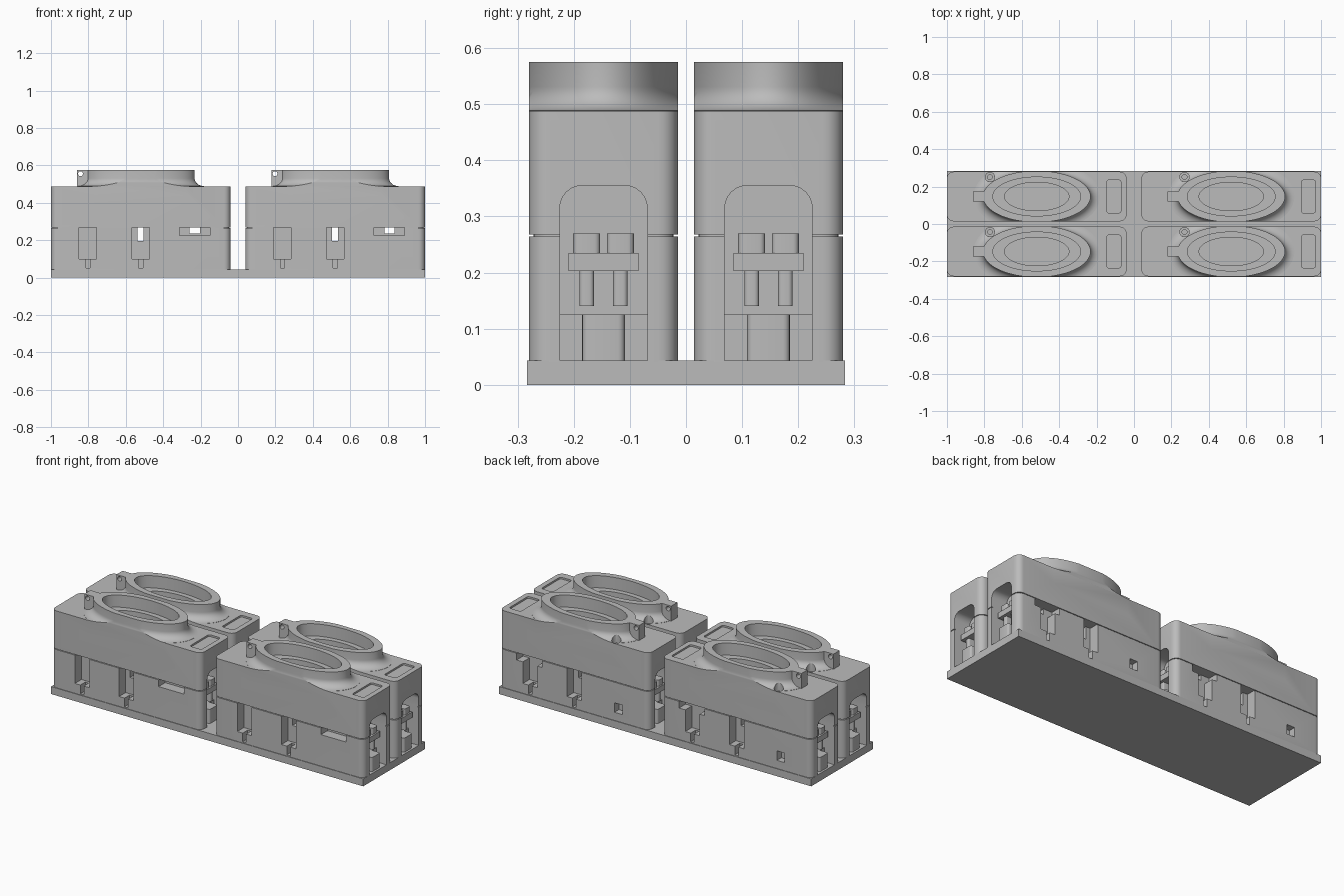
import bpy, bmesh, math
from mathutils import Vector

old = bpy.data.objects.get("Cube")
if old:
    bpy.data.objects.remove(old, do_unlink=True)

grey = bpy.data.materials.new("plain grey")
grey.use_nodes = True
COLOR = (0.5, 0.5, 0.5, 1)
grey.diffuse_color = COLOR
grey.node_tree.nodes["Principled BSDF"].inputs["Base Color"].default_value = COLOR

HX, HY = 0.48, 0.1325      # half size of one housing
BASE, SEAM, TOP, RIM = 0.043, 0.266, 0.488, 0.575


def loft(name, loops):
    """Closed solid through a list of equal-length loops of points."""
    bm = bmesh.new()
    rings = [[bm.verts.new(p) for p in loop] for loop in loops]
    n = len(rings[0])
    for a, b in zip(rings, rings[1:]):
        for i in range(n):
            j = (i + 1) % n
            bm.faces.new((a[i], a[j], b[j], b[i]))
    bm.faces.new(rings[0])
    bm.faces.new(rings[-1])
    bmesh.ops.recalc_face_normals(bm, faces=bm.faces)
    mesh = bpy.data.meshes.new(name)
    bm.to_mesh(mesh)
    bm.free()
    mesh.materials.append(grey)
    ob = bpy.data.objects.new(name, mesh)
    bpy.context.collection.objects.link(ob)
    return ob


def rounded(u0, u1, v0, v1, r=0.0, steps=6):
    if r == 0:
        return [(u0, v0), (u1, v0), (u1, v1), (u0, v1)]
    pts = []
    corners = [(u1 - r, v1 - r), (u0 + r, v1 - r), (u0 + r, v0 + r), (u1 - r, v0 + r)]
    for k, (cu, cv) in enumerate(corners):
        for s in range(steps + 1):
            a = math.pi / 2 * (k + s / steps)
            pts.append((cu + r * math.cos(a), cv + r * math.sin(a)))
    return pts


def circle(u, v, r, n=24):
    return [(u + r * math.cos(t * math.tau / n), v + r * math.sin(t * math.tau / n)) for t in range(n)]


def prism(name, pts, axis, lo, hi):
    """Extrude a 2D outline along x, y or z."""
    place = {"x": lambda p, h: (h, p[0], p[1]),
             "y": lambda p, h: (p[0], h, p[1]),
             "z": lambda p, h: (p[0], p[1], h)}[axis]
    return loft(name, [[place(p, h) for p in pts] for h in (lo, hi)])


def box(name, x0, x1, y0, y1, z0, z1):
    return prism(name, rounded(x0, x1, y0, y1), "z", z0, z1)


def ellipse(rx, ry, z, off=0.0, n=72):
    loop = []
    for i in range(n):
        a = math.tau * i / n
        normal = Vector((math.cos(a) / rx, math.sin(a) / ry)).normalized() * off
        loop.append((rx * math.cos(a) + normal.x, ry * math.sin(a) + normal.y, z))
    return loop


def combine(ob, tool, mode="DIFFERENCE"):
    mod = ob.modifiers.new("cut", "BOOLEAN")
    mod.operation, mod.object, mod.solver = mode, tool, "EXACT"
    bpy.context.view_layer.update()
    result = bpy.data.meshes.new_from_object(ob.evaluated_get(bpy.context.evaluated_depsgraph_get()))
    ob.modifiers.clear()
    ob.data = result
    bpy.data.objects.remove(tool, do_unlink=True)


def arch(side):
    outline = rounded(-0.078, 0.078, -0.05, 0.355, 0.04)
    lo, hi = sorted((side * 0.38, side * 0.6))
    return prism("arch_cutter", outline, "x", lo, hi)


# Lower housing with a recessed lip that forms the seam
lower = prism("lower_housing", rounded(-HX, HX, -HY, HY, 0.035), "z", BASE - 0.002, SEAM - 0.002)
lip = prism("lip", rounded(-HX + 0.008, HX - 0.008, -HY + 0.008, HY - 0.008, 0.03), "z", 0.24, SEAM + 0.006)
combine(lower, lip, "UNION")

FRONT, DEEP = -0.2, -HY + 0.06


def side_cut(x, width, z0, z1, back=False, depth=0.06):
    y0, y1 = (HY - depth, 0.2) if back else (-0.2, -HY + depth)
    combine(lower, box("slot_cutter", x - width / 2, x + width / 2, y0, y1, z0, z1))


# Keyed slots and windows on the long sides
for back in (False, True):
    s = 1 if back else -1
    for x in (s * 0.283, 0):
        side_cut(x, 0.092, 0.1, 0.28, back)
        side_cut(x, 0.022, 0.05, 0.11, back, 0.045)
side_cut(0.288, 0.162, 0.225, 0.28)
side_cut(0.288, 0.162, 0.225, 0.28, True)
side_cut(-0.283, 0.05, 0.09, 0.145, True, 0.04)
# Passages straight through
combine(lower, box("passage", -0.018, 0.014, -0.2, 0.2, 0.195, 0.28))
combine(lower, box("passage", 0.262, 0.316, -0.2, 0.2, 0.236, 0.28))

# Upper housing with a flared elliptical collar clipped to the sides
upper = prism("upper_housing", rounded(-HX, HX, -HY, HY, 0.035), "z", SEAM + 0.002, TOP)
profile = [(0.05, 0.40)]
for i in range(9):
    a = math.pi / 2 * i / 8
    profile.append((0.05 - 0.05 * math.sin(a), TOP + 0.001 + 0.042 * (1 - math.cos(a))))
profile.append((0.0, RIM))
collar = loft("collar", [ellipse(0.288, 0.1375, z, off) for off, z in profile])
combine(collar, prism("clip", rounded(-HX, HX, -HY, HY, 0.035), "z", 0.3, 0.7), "INTERSECT")
combine(upper, collar, "UNION")

# Hinge lug on the collar, with its pin hole
combine(upper, box("lug", -0.342, -0.262, -0.028, 0.028, 0.46, RIM), "UNION")
combine(upper, prism("pin_hole", circle(-0.322, 0.555, 0.013), "y", -0.1, 0.1))

# Stepped bowl inside the collar
combine(upper, loft("bowl", [ellipse(0.235, 0.104, z) for z in (0.505, 0.7)]))
combine(upper, loft("well", [ellipse(0.172, 0.076, z) for z in (0.42, 0.6)]))

# Stepped screw hole and label recess
combine(upper, prism("screw_hole", circle(-0.25, 0.104, 0.025), "z", TOP - 0.02, 0.7))
combine(upper, prism("screw_hole", circle(-0.25, 0.104, 0.013), "z", TOP - 0.09, 0.6))
combine(upper, prism("label_recess", rounded(0.375, 0.45, -0.088, 0.088, 0.012), "z", TOP - 0.01, 0.52))

# Arched openings at both ends
for part in (lower, upper):
    for side in (-1, 1):
        combine(part, arch(side))

masters = [lower, upper]

# Connector fittings inside each arch
for side, word in ((1, "left"), (-1, "right")):
    def fitting(name, x0, x1, y0, y1, z0, z1, r=0.0):
        a, b = sorted((side * x0, side * x1))
        ob = prism(word + "_" + name, rounded(a, b, y0, y1, r, 4), "z", z0, z1)
        masters.append(ob)

    fitting("shelf", 0.37, 0.415, -0.078, 0.078, BASE - 0.002, 0.125)
    fitting("plug", 0.39, 0.468, -0.038, 0.038, BASE - 0.002, 0.125, 0.012)
    fitting("crossbar", 0.37, 0.45, -0.062, 0.062, 0.203, 0.235)
    for y in (-0.03, 0.03):
        fitting("upper_prong", 0.37, 0.442, y - 0.024, y + 0.024, 0.234, 0.27, 0.01)
        fitting("lower_prong", 0.37, 0.435, y - 0.013, y + 0.013, 0.14, 0.204, 0.008)

# Smooth the curved walls, keep the edges sharp
for ob in bpy.context.selected_objects:
    ob.select_set(False)
for ob in masters:
    ob.select_set(True)
bpy.context.view_layer.objects.active = upper
bpy.ops.object.shade_smooth_by_angle(angle=math.radians(30))

# Four matching housings in two rows
for i, (x, y) in enumerate([(-0.52, -0.147), (0.52, -0.147), (-0.52, 0.147), (0.52, 0.147)]):
    for ob in masters:
        unit = ob if i == 0 else ob.copy()
        if i:
            bpy.context.collection.objects.link(unit)
        unit.location = (x, y, 0)

# Base plate
box("base_plate", -1, 1, -0.283, 0.283, 0, BASE)
